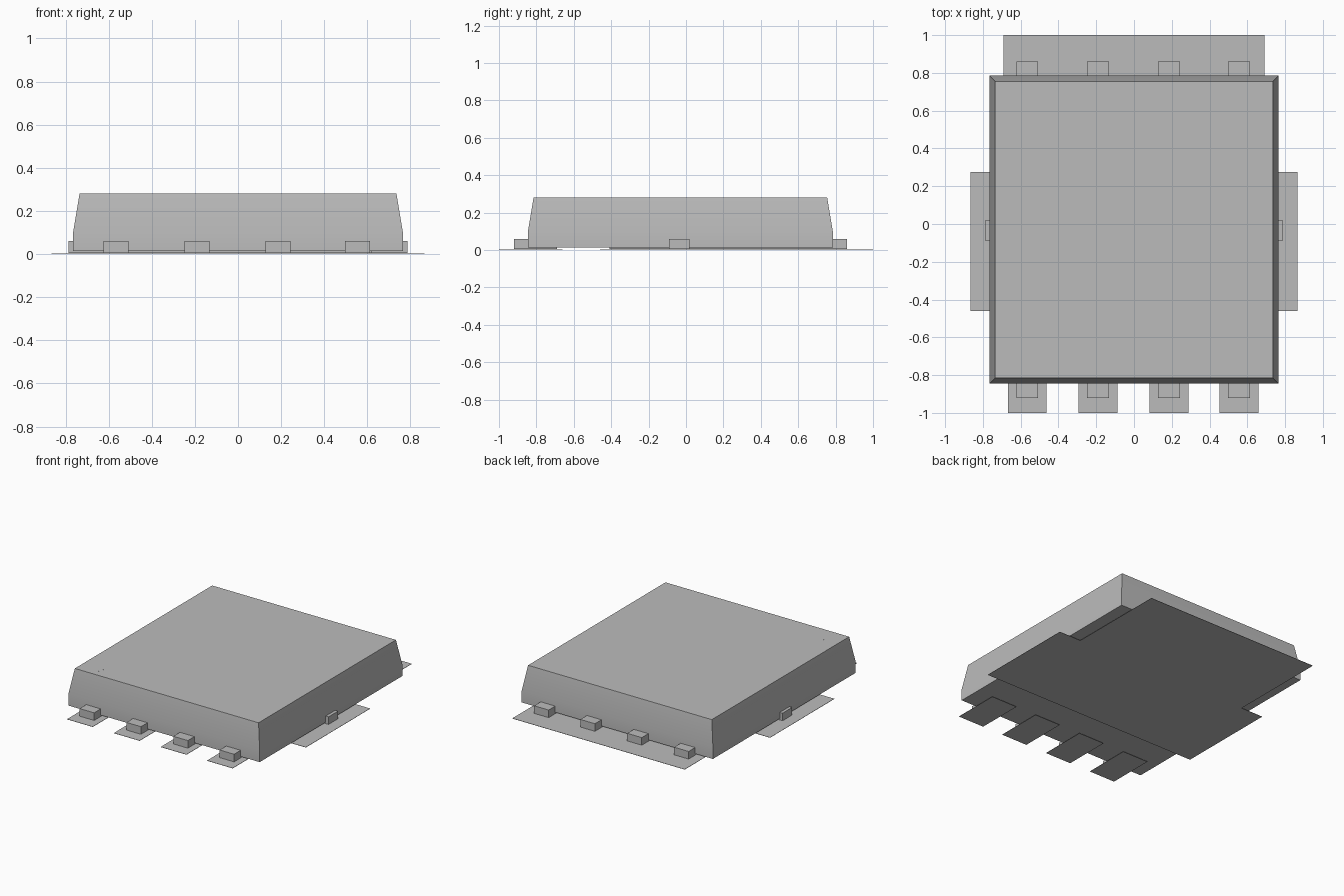
import bpy
import bmesh
import math

default_cube = bpy.data.objects.get("Cube")
if default_cube:
    bpy.data.objects.remove(default_cube, do_unlink=True)

grey = bpy.data.materials.new("plain grey")
grey.use_nodes = True
GREY = (0.5, 0.5, 0.5, 1)
grey.diffuse_color = GREY
grey.node_tree.nodes["Principled BSDF"].inputs["Base Color"].default_value = GREY

PAD_THICKNESS = 0.002
LEAD_BOTTOM, LEAD_TOP = 0.005, 0.06
BODY_BOTTOM, BODY_BREAK, BODY_TOP = 0.015, 0.1, 0.28
LEAD_X = (-0.565, -0.19, 0.185, 0.555)


def finish(name, bm):
    bmesh.ops.recalc_face_normals(bm, faces=bm.faces)
    mesh = bpy.data.meshes.new(name)
    bm.to_mesh(mesh)
    bm.free()
    mesh.materials.append(grey)
    obj = bpy.data.objects.new(name, mesh)
    bpy.context.collection.objects.link(obj)
    return obj


def prism(name, outline, z0, z1):
    """Extrude a flat outline from z0 up to z1."""
    bm = bmesh.new()
    face = bm.faces.new([bm.verts.new((x, y, z0)) for x, y in outline])
    top = bmesh.ops.extrude_face_region(bm, geom=[face])["geom"]
    verts = [v for v in top if isinstance(v, bmesh.types.BMVert)]
    bmesh.ops.translate(bm, verts=verts, vec=(0, 0, z1 - z0))
    return finish(name, bm)


def rectangle(x0, x1, y0, y1):
    return [(x0, y0), (x1, y0), (x1, y1), (x0, y1)]


def box(name, x0, x1, y0, y1, z0, z1):
    return prism(name, rectangle(x0, x1, y0, y1), z0, z1)


# Moulded body: upright skirt, then a drafted upper part
bm = bmesh.new()
rings = []
for z, inset in ((BODY_BOTTOM, 0), (BODY_BREAK, 0), (BODY_TOP, 0.03)):
    corners = rectangle(-0.765 + inset, 0.765 - inset, -0.845 + inset, 0.785 - inset)
    rings.append([bm.verts.new((x, y, z)) for x, y in corners])
bm.faces.new(rings[0])
bm.faces.new(rings[-1])
for low, high in zip(rings, rings[1:]):
    for i in range(4):
        j = (i + 1) % 4
        bm.faces.new((low[i], low[j], high[j], high[i]))
body = finish("body", bm)
bpy.context.view_layer.objects.active = body
body.select_set(True)
bpy.ops.object.shade_smooth_by_angle(angle=math.radians(30))
body.select_set(False)

# Flush round marker for the first pin
circle = [(-0.62 + 0.05 * math.cos(a), -0.73 + 0.05 * math.sin(a))
          for a in (math.tau * i / 32 for i in range(32))]
prism("pin_marker", circle, BODY_TOP - 0.002, BODY_TOP + 0.0003)

# Metal leads and the solder pads under the front row
for number, x in enumerate(LEAD_X, 1):
    box(f"front_lead_{number}", x - 0.058, x + 0.058, -0.92, -0.69, LEAD_BOTTOM, LEAD_TOP)
    box(f"back_lead_{number}", x - 0.058, x + 0.058, 0.6, 0.86, LEAD_BOTTOM, LEAD_TOP)
    box(f"front_pad_{number}", x - 0.103, x + 0.103, -1, -0.66, 0, PAD_THICKNESS)

# Exposed die paddle and its side tie bars
box("die_paddle", -0.62, 0.62, -0.41, 0.72, LEAD_BOTTOM, BODY_BOTTOM + 0.005)
for name, side in (("left", 1), ("right", -1)):
    inner, outer = sorted((side * 0.6, side * 0.787))
    box(f"{name}_tie_bar", inner, outer, -0.09, 0.02, LEAD_BOTTOM, LEAD_TOP)

# Large thermal pad, wider at its front end
half = [(0.865, -0.46), (0.865, 0.275), (0.69, 0.275), (0.69, 1)]
mirrored = [(-x, y) for x, y in reversed(half)]
prism("thermal_pad", half + mirrored, 0, PAD_THICKNESS)
